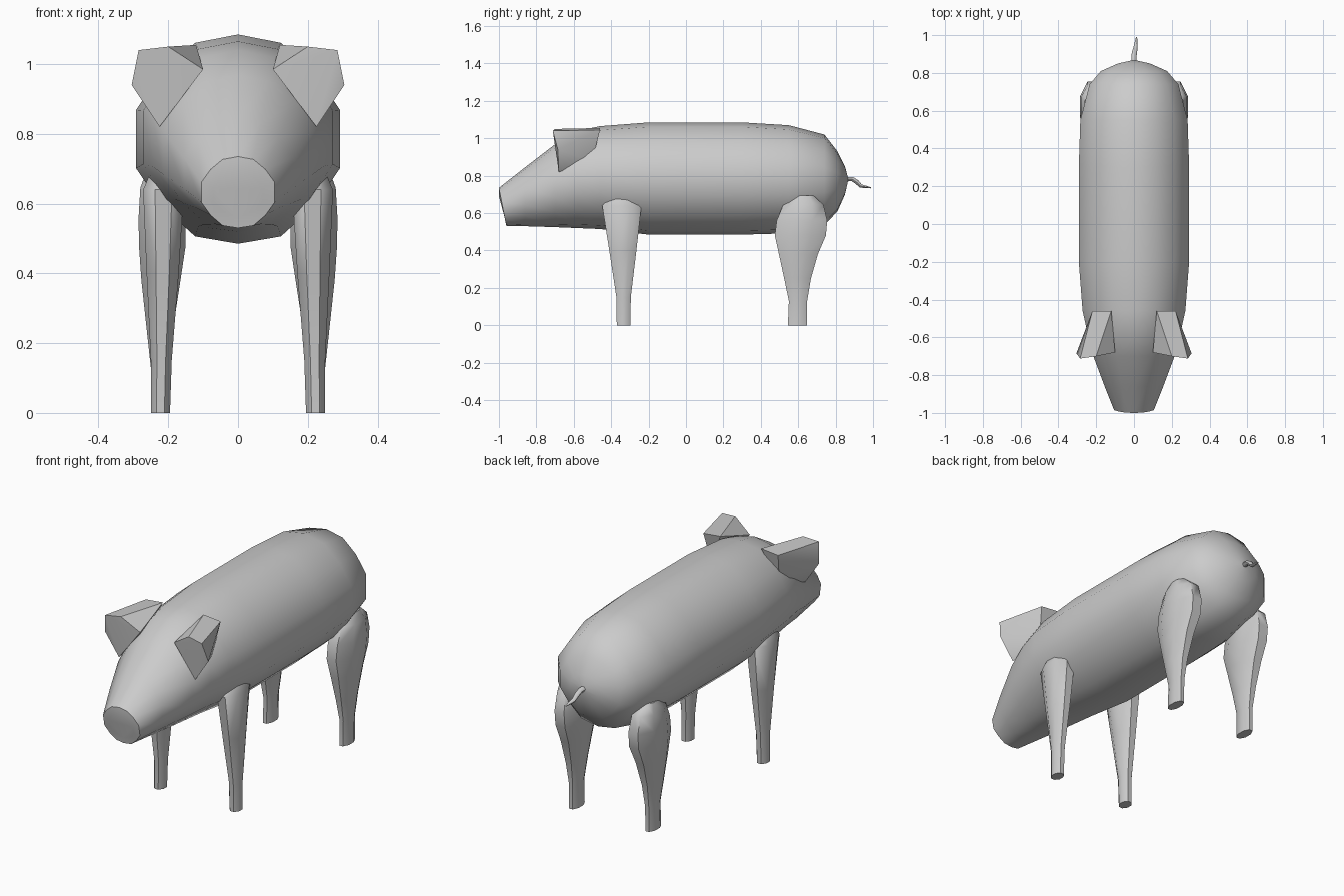
import bpy, bmesh, math
from mathutils import Vector

if "Cube" in bpy.data.objects:
    bpy.data.objects.remove(bpy.data.objects["Cube"])


def finish(name, bm, angle=50, mirror=False):
    bmesh.ops.recalc_face_normals(bm, faces=bm.faces)
    me = bpy.data.meshes.new(name)
    bm.to_mesh(me)
    bm.free()
    ob = bpy.data.objects.new(name, me)
    bpy.context.collection.objects.link(ob)
    if mirror:
        ob.modifiers.new("mirror", 'MIRROR').use_mirror_merge = False
    bpy.ops.object.select_all(action='DESELECT')
    ob.select_set(True)
    bpy.context.view_layer.objects.active = ob
    bpy.ops.object.shade_smooth_by_angle(angle=math.radians(angle))
    return ob


def loft(rings):
    """Skin a list of closed point loops and cap both ends."""
    bm = bmesh.new()
    loops = [[bm.verts.new(p) for p in r] for r in rings]
    n = len(loops[0])
    for a, b in zip(loops, loops[1:]):
        for i in range(n):
            j = (i + 1) % n
            bm.faces.new((a[i], a[j], b[j], b[i]))
    bm.faces.new(loops[0])
    bm.faces.new(loops[-1])
    return bm


# Body and head: one faceted section scaled along y
half = [(0, 1), (.42, .96), (.75, .82), (1, .64), (1, .36), (.75, .18), (.42, .035), (0, 0)]
section = half + [(-x, t) for x, t in half[-2:0:-1]]


def body_ring(ytop, ybot, ztop, zbot, w):
    return [(x * w, ybot + (ytop - ybot) * t, zbot + (ztop - zbot) * t) for x, t in section]


stations = [
    (-1.0, -.965, .69, .56, .07),
    (-1.0, -.96, .735, .53, .105),
    (-.86, -.86, .845, .53, .155),
    (-.70, -.70, .968, .525, .215),
    (-.58, -.58, 1.04, .52, .245),
    (-.46, -.46, 1.065, .515, .272),
    (-.20, -.20, 1.085, .485, .292),
    (.30, .30, 1.085, .485, .292),
    (.55, .55, 1.07, .492, .284),
    (.74, .74, 1.02, .535, .235),
    (.81, .81, .93, .61, .175),
    (.85, .85, .85, .70, .085),
    (.866, .866, .79, .77, .012),
]
finish("body", loft([body_ring(*s) for s in stations]))


# Legs: oval rings given as z, x range, y range
def leg(name, rows, sides=8):
    rings = []
    for z, x0, x1, y0, y1 in rows:
        ring = []
        for k in range(sides):
            a = 2 * math.pi * (k + .5) / sides
            s = 1 / math.cos(math.pi / sides)
            ring.append(((x0 + x1) / 2 + (x1 - x0) / 2 * s * math.cos(a),
                         (y0 + y1) / 2 + (y1 - y0) / 2 * s * math.sin(a), z))
        rings.append(ring)
    finish(name, loft(rings), mirror=True)


leg("front_leg", [
    (0, .195, .25, -.37, -.297), (.15, .19, .25, -.372, -.295),
    (.40, .17, .262, -.41, -.265), (.64, .155, .272, -.448, -.238),
    (.68, .17, .255, -.41, -.28)])
leg("hind_leg", [
    (0, .20, .25, .545, .648), (.13, .198, .25, .55, .648),
    (.25, .185, .263, .525, .668), (.38, .165, .277, .497, .705),
    (.48, .15, .284, .475, .748), (.56, .15, .285, .485, .755),
    (.645, .16, .28, .52, .735), (.695, .19, .262, .58, .68)])

# Ears: folded wedges merging into the head
bm = bmesh.new()
for p in [(.10, -.68, .985), (.20, -.70, 1.05), (.285, -.712, 1.04), (.305, -.685, .94),
          (.225, -.68, .82), (.12, -.46, 1.055), (.22, -.46, 1.045), (.20, -.50, .88)]:
    bm.verts.new(p)
bmesh.ops.convex_hull(bm, input=bm.verts)
finish("ear", bm, 35, mirror=True)

# Tail: thin kinked tube with a fine tip
path = [(0, .84, .782, .014), (0, .89, .782, .014), (.004, .915, .765, .013),
        (.008, .935, .745, .011), (.014, .99, .735, .003)]
rings = []
for i, (x, y, z, r) in enumerate(path):
    d = Vector(path[min(i + 1, 4)][:3]) - Vector(path[max(i - 1, 0)][:3])
    q = d.to_track_quat('Z', 'Y')
    rings.append([Vector((x, y, z)) + q @ Vector((r * math.cos(k * math.pi / 3),
                                                  r * math.sin(k * math.pi / 3), 0)) for k in range(6)])
finish("tail", loft(rings), 60)
